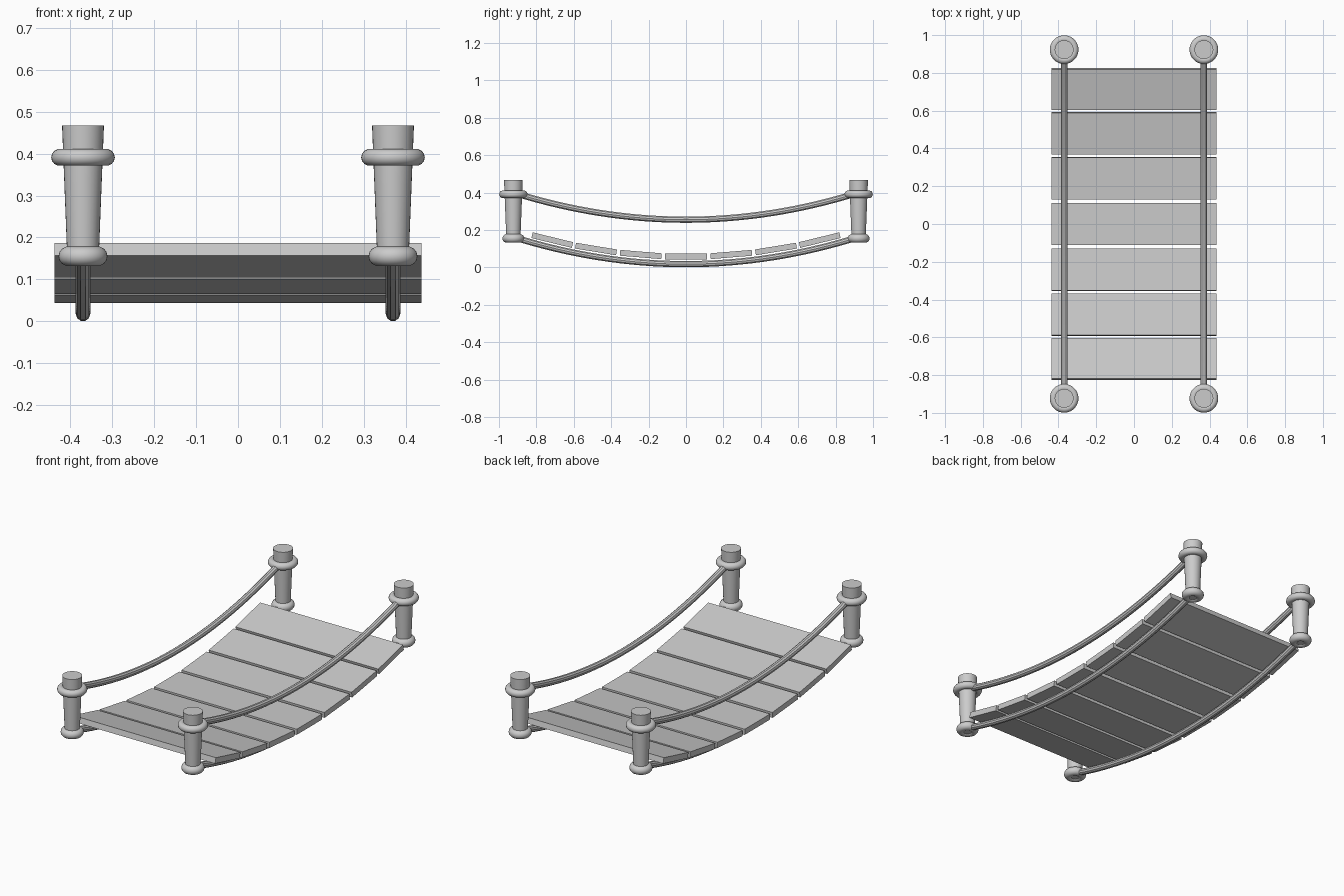
import bpy, math

if "Cube" in bpy.data.objects:
    bpy.data.objects.remove(bpy.data.objects["Cube"])

POST_X, POST_Y = 0.37, 0.923
SAG = 0.17  # parabola factor shared by ropes and planks


def smooth(obj, name):
    obj.name = name
    bpy.ops.object.select_all(action='DESELECT')
    obj.select_set(True)
    bpy.context.view_layer.objects.active = obj
    bpy.ops.object.shade_smooth_by_angle()


def post(x, y, name):
    bpy.ops.mesh.primitive_cone_add(vertices=32, radius1=0.037, radius2=0.05,
                                    depth=0.33, location=(x, y, 0.302))
    smooth(bpy.context.object, name)


def ring(x, y, z, outer, minor, name):
    bpy.ops.mesh.primitive_torus_add(location=(x, y, z), major_radius=outer - minor,
                                     minor_radius=minor, major_segments=36,
                                     minor_segments=14)
    smooth(bpy.context.object, name)


def rope(x, z, name):
    curve = bpy.data.curves.new(name, 'CURVE')
    curve.dimensions = '3D'
    curve.bevel_depth = 0.0175
    curve.bevel_resolution = 3
    curve.use_fill_caps = True
    n = 32
    line = curve.splines.new('POLY')
    line.points.add(n)
    for i, p in enumerate(line.points):
        y = POST_Y * (2 * i / n - 1)
        p.co = (x, y, z + SAG * y * y, 1)
    obj = bpy.data.objects.new(name, curve)
    bpy.context.collection.objects.link(obj)
    bpy.ops.object.select_all(action='DESELECT')
    obj.select_set(True)
    bpy.context.view_layer.objects.active = obj
    bpy.ops.object.convert(target='MESH')
    smooth(bpy.context.object, name)


# Corner posts with rope knots at the base and near the top
for sx, side in ((-1, "left"), (1, "right")):
    for sy, end in ((-1, "front"), (1, "back")):
        x, y = sx * POST_X, sy * POST_Y
        tag = f"{end}_{side}"
        post(x, y, f"post_{tag}")
        ring(x, y, 0.391, 0.076, 0.02, f"upper_knot_{tag}")
        ring(x, y, 0.155, 0.0585, 0.0235, f"lower_knot_{tag}")
    # Sagging handrail and deck ropes
    rope(sx * POST_X, 0.255, f"handrail_rope_{side}")
    rope(sx * POST_X, 0.0175, f"deck_rope_{side}")

# Deck planks tilted to follow the sag
for i, y in enumerate((-0.715, -0.481, -0.242, 0, 0.242, 0.481, 0.715)):
    bpy.ops.mesh.primitive_cube_add(size=1, location=(0, y, 0.059 + SAG * y * y),
                                    rotation=(math.atan(2 * SAG * y), 0, 0))
    plank = bpy.context.object
    plank.name = f"plank_{i + 1}"
    plank.scale = (0.876, 0.222, 0.031)
